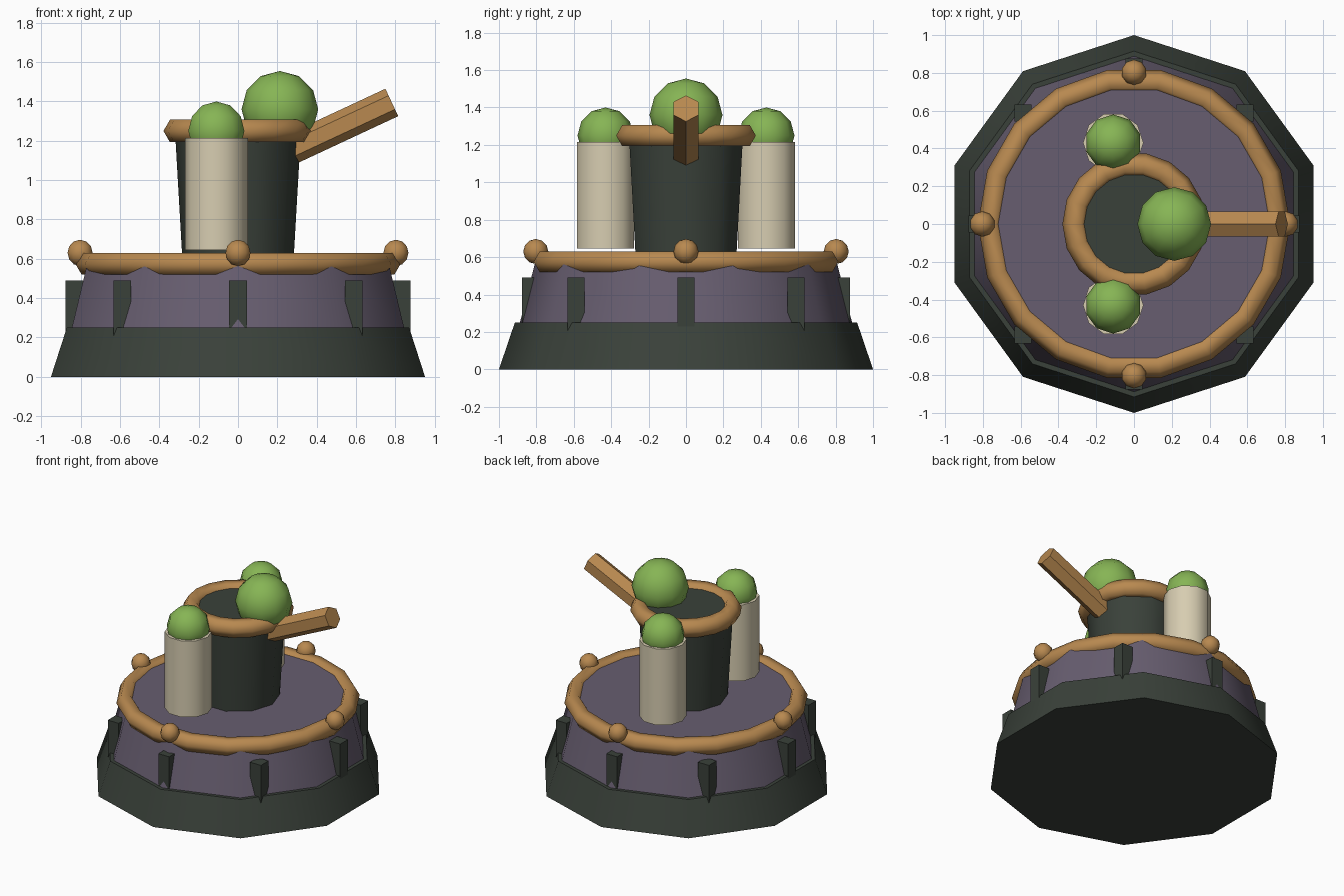
import bpy
from math import radians, sin, cos
from mathutils import Matrix, Vector

cube = bpy.data.objects.get("Cube")
if cube:
    bpy.data.objects.remove(cube, do_unlink=True)


def material(name, rgb):
    mat = bpy.data.materials.new(name)
    mat.use_nodes = True
    mat.diffuse_color = (*rgb, 1)
    mat.node_tree.nodes["Principled BSDF"].inputs["Base Color"].default_value = (*rgb, 1)
    return mat


iron = material("dark iron green", (0.042, 0.053, 0.042))
stone = material("muted purple", (0.135, 0.11, 0.16))
wood = material("warm wood", (0.48, 0.25, 0.08))
leaf = material("leaf green", (0.24, 0.46, 0.09))
cream = material("cream", (0.68, 0.61, 0.44))


def finish(name, mat, angle=40):
    obj = bpy.context.object
    obj.name = obj.data.name = name
    obj.data.materials.append(mat)
    bpy.ops.object.shade_smooth_by_angle(angle=radians(angle))
    return obj


def drum(name, mat, x, y, z0, z1, r0, r1, turn=0):
    """Ten-sided tapered drum standing between two heights."""
    bpy.ops.mesh.primitive_cone_add(vertices=10, radius1=r0, radius2=r1, depth=z1 - z0,
                                    location=(x, y, (z0 + z1) / 2))
    obj = finish(name, mat)
    obj.data.transform(Matrix.Rotation(radians(turn), 4, 'Z'))
    return obj


def ring(name, z, major, minor):
    bpy.ops.mesh.primitive_torus_add(major_segments=18, minor_segments=6,
                                     major_radius=major, minor_radius=minor, location=(0, 0, z))
    return finish(name, wood, 65)


def ball(name, mat, x, y, z, r, segments=10):
    bpy.ops.mesh.primitive_uv_sphere_add(segments=segments, ring_count=6, radius=r,
                                         location=(x, y, z))
    return finish(name, mat)


# Stepped base with rim
drum("base_plinth", iron, 0, 0, 0, 0.25, 1.0, 0.915)
drum("upper_platform", stone, 0, 0, 0.25, 0.61, 0.888, 0.797)
ring("platform_rim", 0.575, 0.763, 0.064)

# Square brackets around the platform
for i in range(8):
    a = radians(45 * i)
    bpy.ops.mesh.primitive_cube_add(size=1, location=(0.832 * cos(a), 0.832 * sin(a), 0.345))
    bpy.context.object.data.transform(Matrix.Diagonal((0.09, 0.09, 0.29, 1)))
    finish("bracket_%d" % i, iron)

# Round studs on the rim
for i in range(4):
    a = radians(90 * i)
    ball("rim_stud_%d" % i, wood, 0.803 * cos(a), 0.803 * sin(a), 0.63, 0.067)

# Central pot with rim
drum("pot", iron, 0, 0, 0.6, 1.28, 0.283, 0.322, 90)
ring("pot_rim", 1.25, 0.313, 0.066)
ball("pot_ball", leaf, 0.213, 0, 1.36, 0.195, 12)

# Slanted hexagonal handle
direction = Vector((cos(radians(25)), 0, sin(radians(25))))
length = 0.6
bpy.ops.mesh.primitive_cylinder_add(vertices=6, radius=0.077, depth=length,
                                    location=Vector((0.782, 0, 1.395)) - direction * length / 2)
handle = finish("handle", wood)
handle.data.transform(Matrix.Rotation(radians(65), 4, 'Y') @ Matrix.Rotation(radians(90), 4, 'Z'))

# Pair of pillars topped with balls
for side, y in (("front", -0.43), ("back", 0.43)):
    drum(side + "_pillar", cream, -0.11, y, 0.645, 1.215, 0.16, 0.16, 90)
    ball(side + "_pillar_ball", leaf, -0.11, y, 1.25, 0.15)
